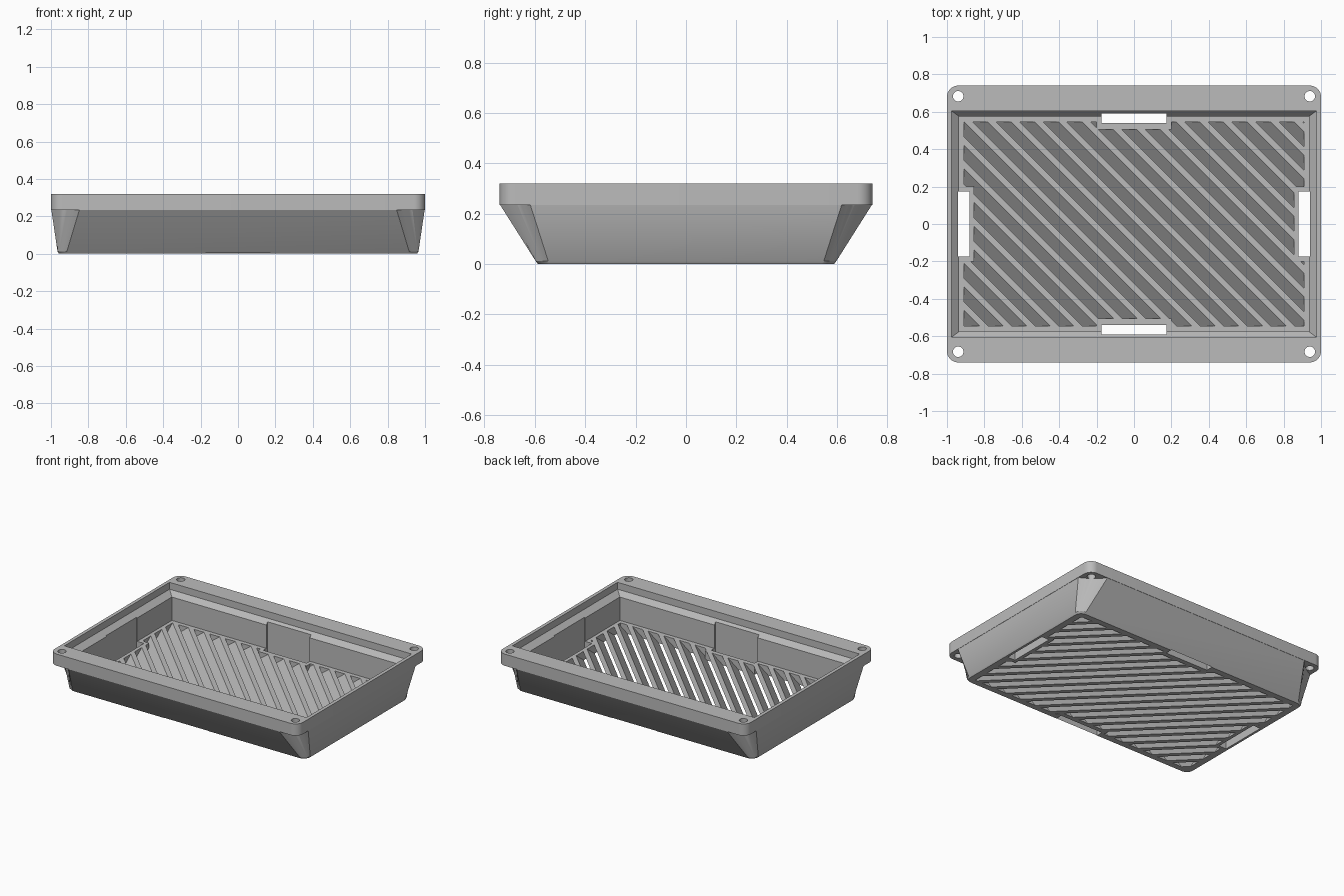
import bpy, bmesh, math
from mathutils import Matrix, Vector

cube = bpy.data.objects.get("Cube")
if cube:
    bpy.data.objects.remove(cube)

grey = bpy.data.materials.new("neutral_grey")
grey.use_nodes = True
grey.diffuse_color = (0.5, 0.5, 0.5, 1)
grey.node_tree.nodes["Principled BSDF"].inputs["Base Color"].default_value = (0.5, 0.5, 0.5, 1)

FLOOR = 0.065
SIGNS = [(1, 1), (-1, 1), (-1, -1), (1, -1)]


def finish(name, bm):
    bmesh.ops.recalc_face_normals(bm, faces=bm.faces)
    mesh = bpy.data.meshes.new(name)
    bm.to_mesh(mesh)
    bm.free()
    obj = bpy.data.objects.new(name, mesh)
    bpy.context.collection.objects.link(obj)
    mesh.materials.append(grey)
    return obj


def add_loft(bm, rings):
    """Closed solid through rings of equal point count."""
    loops = [[bm.verts.new(p) for p in ring] for ring in rings]
    n = len(loops[0])
    for a, b in zip(loops, loops[1:]):
        for i in range(n):
            j = (i + 1) % n
            bm.faces.new((a[i], a[j], b[j], b[i]))
    bm.faces.new(loops[0][::-1])
    bm.faces.new(loops[-1])


def loft(name, rings):
    bm = bmesh.new()
    add_loft(bm, rings)
    return finish(name, bm)


def rounded(z, hx, hy, rx, ry, bulge=1.0, steps=8):
    """Rectangle outline; bulge 1 is a round corner, 0 a chamfer, below 0 a scoop."""
    pts = []
    for k, (sx, sy) in enumerate(SIGNS):
        corner = []
        for i in range(steps + 1):
            t = i / steps
            a = t * math.pi / 2
            u = bulge * math.cos(a) + (1 - bulge) * (1 - t)
            v = bulge * math.sin(a) + (1 - bulge) * t
            corner.append((sx * (hx - rx + rx * u), sy * (hy - ry + ry * v), z))
        pts += corner if k % 2 == 0 else corner[::-1]
    return pts


def rect(z, hx, hy, cx=0, cy=0):
    return [(cx + sx * hx, cy + sy * hy, z) for sx, sy in SIGNS]


def boolean(target, cutter, operation="DIFFERENCE"):
    cutter.hide_render = True
    mod = target.modifiers.new("cut", "BOOLEAN")
    mod.object, mod.operation, mod.solver = cutter, operation, "EXACT"
    bpy.context.view_layer.objects.active = target
    bpy.ops.object.modifier_apply(modifier=mod.name)
    bpy.data.objects.remove(cutter)


def grille_area(name):
    """Floor opening, notched around the four clip slots."""
    pts = []
    for k, (sx, sy) in enumerate(SIGNS):
        quarter = [(0.855, 0.2), (0.91, 0.2), (0.91, 0.545), (0.2, 0.545), (0.2, 0.505)]
        quarter = quarter if k % 2 == 0 else quarter[::-1]
        pts += [(sx * x, sy * y) for x, y in quarter]
    return loft(name, [[(x, y, z) for x, y in pts] for z in (-0.05, 0.15)])


# Tray: tapered body, scooped corners under an overhanging rim
tray = loft("tray_body", [
    rounded(0, 0.957, 0.588, 0.05, 0.05),
    rounded(0.012, 0.965, 0.597, 0.05, 0.05),
    rounded(0.235, 0.998, 0.738, 0.15, 0.12, -0.3),
    rounded(0.235, 1.0, 0.74, 0.06, 0.06),
    rounded(0.32, 1.0, 0.74, 0.06, 0.06),
])

# Cavity with a sloped ledge below the rim
boolean(tray, loft("cavity_cutter", [
    rect(FLOOR, 0.935, 0.575), rect(0.235, 0.935, 0.575),
    rect(0.27, 0.975, 0.605), rect(0.4, 0.975, 0.605)]))
boolean(tray, grille_area("grille_cutter"))

# Clip slots that run through the floor and up the walls
for s in (-1, 1):
    boolean(tray, loft("end_slot_cutter", [
        rect(z, 0.03, 0.175, s * 0.91, 0) for z in (-0.1, 0.26)]))
    boolean(tray, loft("side_slot_cutter", [
        rect(z, 0.175, 0.0255, 0, s * 0.5645) for z in (-0.1, 0.26)]))

# Screw holes in the rim corners
for sx, sy in SIGNS:
    bm = bmesh.new()
    bmesh.ops.create_cone(bm, cap_ends=True, segments=24, radius1=0.028, radius2=0.028,
                          depth=0.3, matrix=Matrix.Translation((sx * 0.94, sy * 0.683, 0.26)))
    boolean(tray, finish("screw_hole_cutter", bm))

# Louvre slats: slanted blades running diagonally across the floor
bm = bmesh.new()
across = Vector((1, 1, 0)).normalized()
along = Vector((1, -1, 0)).normalized()
pitch, width, lean = 0.0891, 0.032, 0.062
for k in range(25):
    s = -0.969 + k * pitch
    profile = [(s, FLOOR), (s + width, FLOOR), (s + width - lean, 0), (s - lean, 0)]
    add_loft(bm, [[across * u + along * end + Vector((0, 0, z)) for u, z in profile]
                  for end in (-1.6, 1.6)])
slats = finish("floor_slats", bm)
boolean(slats, grille_area("slat_trimmer"), "INTERSECT")

# Smooth the rounded corners, keep the edges crisp
bpy.ops.object.select_all(action="DESELECT")
tray.select_set(True)
bpy.context.view_layer.objects.active = tray
bpy.ops.object.shade_smooth_by_angle(angle=math.radians(30))
